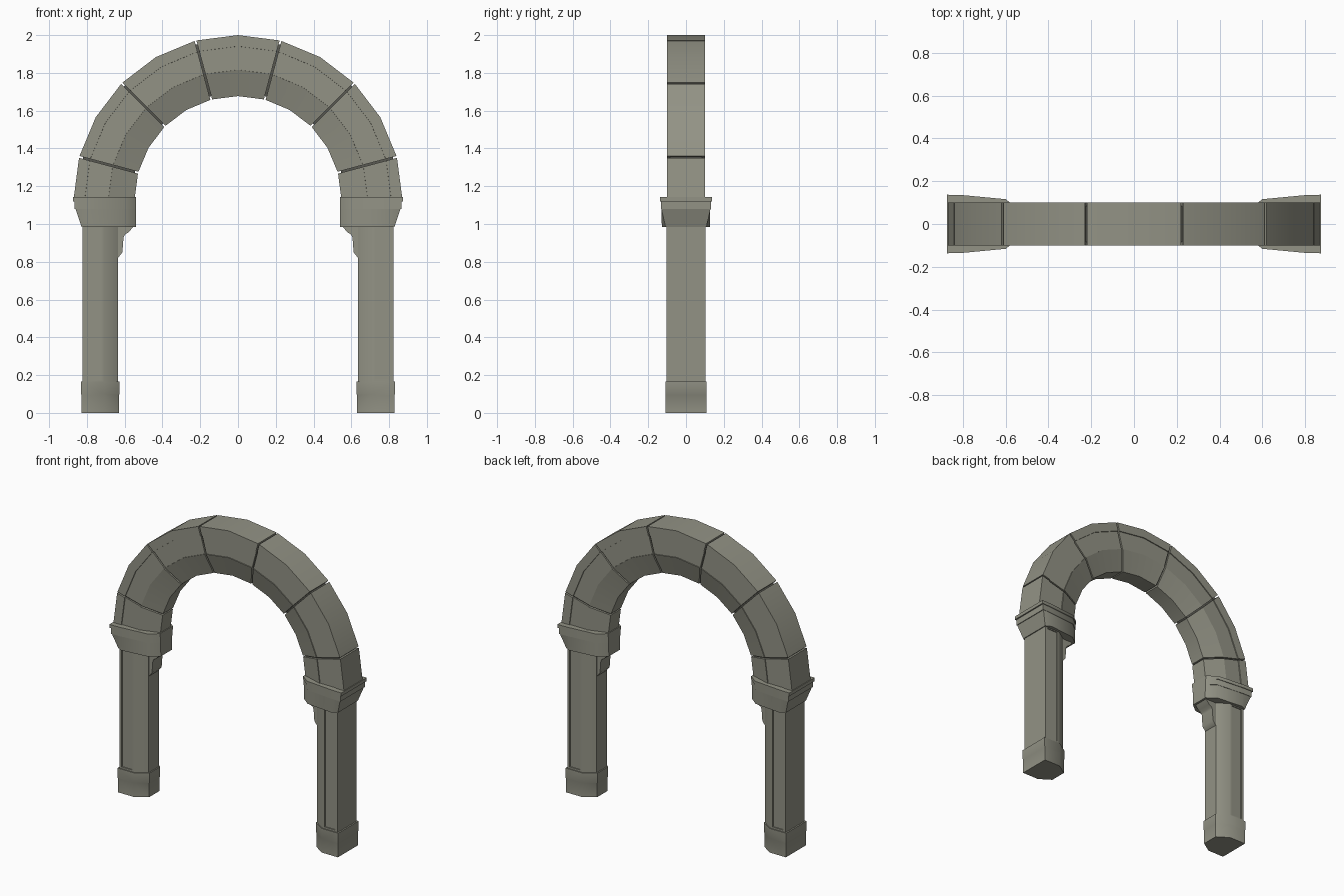
import bpy, bmesh, math

if "Cube" in bpy.data.objects:
    bpy.data.objects.remove(bpy.data.objects["Cube"])

CZ = 1.13  # height of the arch centre

stone_mat = bpy.data.materials.new("olive_stone")
stone_mat.diffuse_color = (0.29, 0.29, 0.235, 1)
stone_mat.use_nodes = True
stone_mat.node_tree.nodes["Principled BSDF"].inputs["Base Color"].default_value = stone_mat.diffuse_color
joint_mat = bpy.data.materials.new("dark_joint")
joint_mat.diffuse_color = (0.10, 0.10, 0.085, 1)
joint_mat.use_nodes = True
joint_mat.node_tree.nodes["Principled BSDF"].inputs["Base Color"].default_value = joint_mat.diffuse_color


def loft(name, rings, panel=False, mat=stone_mat):
    """Skin closed rings of points into a capped solid."""
    bm = bmesh.new()
    vs = [[bm.verts.new(p) for p in r] for r in rings]
    n = len(rings[0])
    for a, b in zip(vs, vs[1:]):
        for i in range(n):
            j = (i + 1) % n
            bm.faces.new((a[i], a[j], b[j], b[i]))
    bm.faces.new(vs[0][::-1])
    bm.faces.new(vs[-1])
    bmesh.ops.recalc_face_normals(bm, faces=bm.faces)
    if panel:  # shallow sunk panel on the front and back
        fs = [f for f in bm.faces if abs(f.normal.y) > 0.95]
        bmesh.ops.inset_individual(bm, faces=fs, thickness=0.025)
        bmesh.ops.inset_individual(bm, faces=fs, thickness=0.0005, depth=-0.006)
    me = bpy.data.meshes.new(name)
    bm.to_mesh(me)
    bm.free()
    me.materials.append(mat)
    ob = bpy.data.objects.new(name, me)
    bpy.context.collection.objects.link(ob)
    bpy.context.view_layer.objects.active = ob
    bpy.ops.object.select_all(action='DESELECT')
    ob.select_set(True)
    bpy.ops.object.shade_smooth_by_angle(angle=math.radians(40))
    return ob


def section(half):
    """Close a half outline (u, y) symmetrically about y = 0."""
    return half + [(u, -y) for u, y in reversed(half)]


def arc_piece(name, half, a0, a1, steps, gap=0.0, mat=stone_mat):
    """Sweep a (radius, y) section; angles from vertical, gap is joint width."""
    rings = []
    for k in range(steps + 1):
        a = math.radians(a0 + (a1 - a0) * k / steps)
        shift = gap / 2 * (1 if k == 0 else -1 if k == steps else 0)
        rings.append([(r * math.sin(a) + shift * math.cos(a), y,
                       CZ + r * math.cos(a) - shift * math.sin(a))
                      for r, y in section(half)])
    return loft(name, rings, mat=mat)


# arch stones with a shallow sunk band and chamfered inner edge
stone = [(0.87, 0.10), (0.811, 0.10), (0.8105, 0.094),
         (0.6865, 0.094), (0.686, 0.099), (0.547, 0.055)]
for i, a in enumerate((-75, -45, -15, 15, 45)):
    arc_piece("keystone" if a == -15 else f"arch_stone_{i}", stone, a, a + 30, 2, 0.01)
for side, a0, a1 in (("left", -90, -75), ("right", 75, 90)):
    arc_piece(f"springer_{side}", stone, a0, a1, 1, 0.01)
# recessed mortar seen in the joints
arc_piece("mortar_core", [(0.85, 0.085), (0.69, 0.082), (0.565, 0.048)],
          -90, 90, 12, mat=joint_mat)


def plan(half, z, s):
    return [(s * x, y, z) for x, y in section(half)]


for s, side in ((-1, "left"), (1, "right")):
    # shaft with chamfered inner corners
    shaft = [(0.822, 0.103), (0.708, 0.103), (0.635, 0.055)]
    loft(f"shaft_{side}", [plan(shaft, z, s) for z in (0.16, 0.995)], True)
    # plinth
    foot = [(0.829, 0.108), (0.708, 0.108), (0.63, 0.057)]
    wide = [(0.832, 0.109), (0.707, 0.109), (0.627, 0.058)]
    loft(f"plinth_{side}", [plan(foot, 0, s), plan(foot, 0.095, s),
                            plan(wide, 0.10, s), plan(wide, 0.165, s)])
    # flared capital and its two ledges
    low = [(0.828, 0.108), (0.79, 0.128), (0.60, 0.108), (0.54, 0.06)]
    mid = [(0.860, 0.130), (0.80, 0.128), (0.60, 0.109), (0.54, 0.062)]
    loft(f"capital_{side}", [plan(low, 0.985, s), plan(mid, 1.08, s)])
    for name, z0, z1, d in (("lower", 1.08, 1.12, 0.005), ("upper", 1.12, 1.143, 0.014)):
        ledge = [(x + (d if x > 0.81 else 0), y + d * 0.5) for x, y in mid]
        loft(f"{name}_ledge_{side}", [plan(ledge, z0, s), plan(ledge, z1, s)])
    # small bracket under the inner side of the capital
    prof = [(0.66, 0.81), (0.636, 0.82), (0.612, 0.85), (0.606, 0.93),
            (0.598, 0.945), (0.58, 0.955), (0.55, 0.99), (0.66, 0.99)]
    loft(f"bracket_{side}", [[(s * x, y, z) for x, z in prof] for y in (-0.052, 0.052)])
